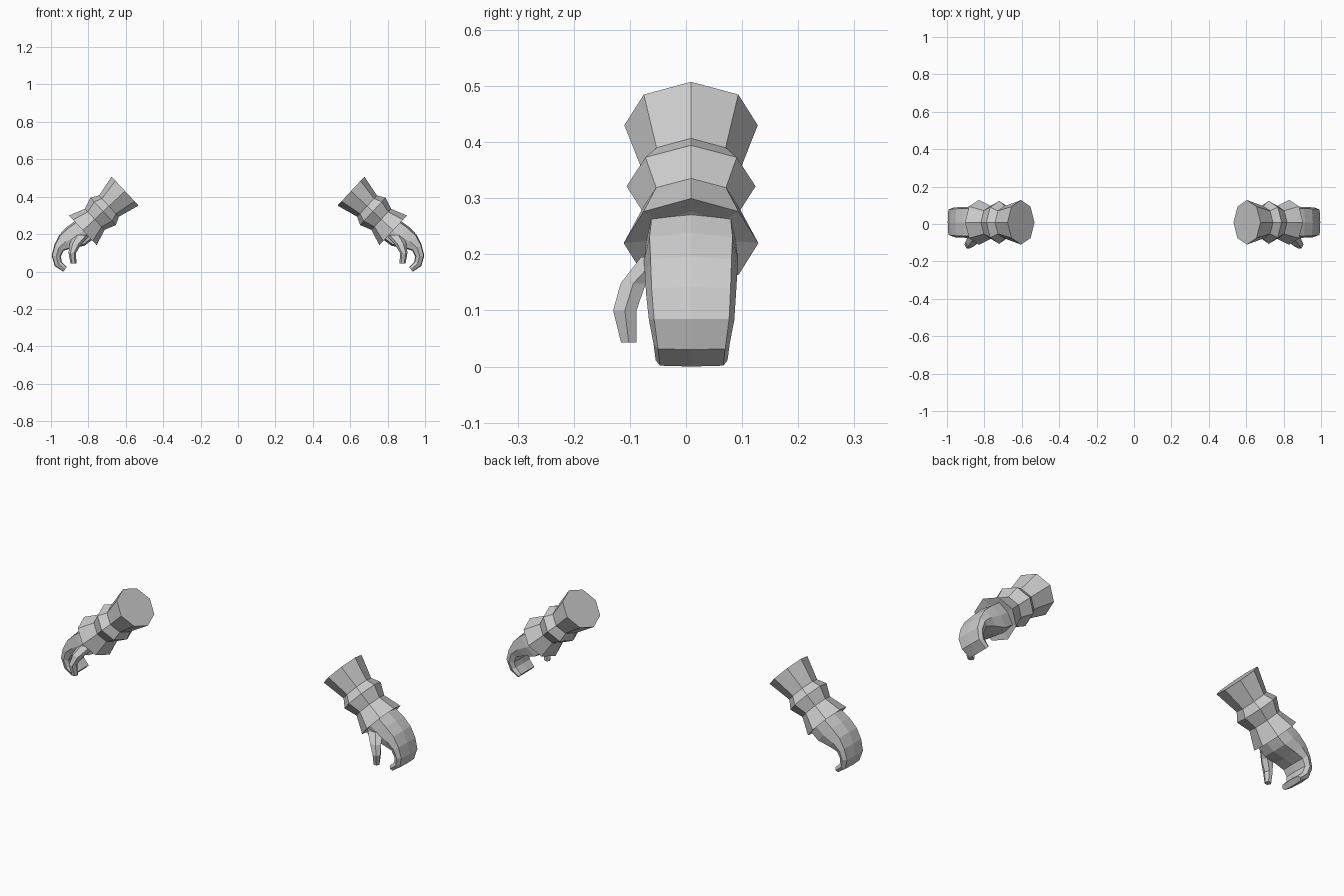
import bpy, bmesh, math
from mathutils import Vector

if "Cube" in bpy.data.objects:
    bpy.data.objects.remove(bpy.data.objects["Cube"])

grey = bpy.data.materials.new("plain grey")
grey.diffuse_color = (0.6, 0.6, 0.6, 1)
grey.use_nodes = True
grey.node_tree.nodes["Principled BSDF"].inputs["Base Color"].default_value = grey.diffuse_color

ROUND = [(math.cos(k * math.pi / 4), math.sin(k * math.pi / 4)) for k in range(8)]
MITT = [(1, 0), (0.86, 0.88), (0, 1), (-0.86, 0.85), (-1, 0), (-0.86, -0.85), (0, -1), (0.86, -0.88)]


def loft(name, rings):
    """Join rings of points into a closed flat-faced tube, mirrored across x."""
    bm = bmesh.new()
    loops = [[bm.verts.new(p) for p in ring] for ring in rings]
    n = len(loops[0])
    for a, b in zip(loops, loops[1:]):
        for i in range(n):
            j = (i + 1) % n
            bm.faces.new((a[i], a[j], b[j], b[i]))
    bm.faces.new(loops[0])
    bm.faces.new(loops[-1])
    bmesh.ops.recalc_face_normals(bm, faces=bm.faces)
    me = bpy.data.meshes.new(name)
    bm.to_mesh(me)
    bm.free()
    me.materials.append(grey)
    ob = bpy.data.objects.new(name, me)
    bpy.context.collection.objects.link(ob)
    ob.modifiers.new("Mirror", 'MIRROR').use_mirror_merge = False


def section(outer, inner, y0, half_y, shape):
    """Ring spanning two xz points, with a given width along y."""
    o, i = Vector(outer), Vector(inner)
    c, h = (o + i) / 2, (o - i) / 2
    return [(c.x + h.x * u, y0 + half_y * v, c.y + h.y * u) for u, v in shape]


# Forearm: flared sleeve, wrist bulge and cuff along a slanted axis
start, axis, side = Vector((0.604, 0.43)), Vector((0.73, -0.68)), Vector((0.68, 0.73))
rings = []
for t, r, w in [(0, 0.106, 0.119), (0.118, 0.078, 0.087), (0.16, 0.1, 0.115),
                (0.222, 0.077, 0.088), (0.309, 0.109, 0.12), (0.304, 0.072, 0.082)]:
    c = start + axis * t
    rings.append(section(c + side * r, c - side * r, 0.009, w, ROUND))
loft("forearm", rings)

# Hand: curled mitten of fused fingers
hand = [((0.868, 0.272), (0.775, 0.172), 0.009, 0.08),
        ((0.915, 0.238), (0.82, 0.138), 0.009, 0.084),
        ((0.956, 0.196), (0.885, 0.125), 0.009, 0.082),
        ((0.982, 0.142), (0.932, 0.112), 0.009, 0.08),
        ((0.996, 0.085), (0.948, 0.08), 0.01, 0.076),
        ((0.98, 0.03), (0.942, 0.052), 0.01, 0.068),
        ((0.935, 0.0), (0.915, 0.022), 0.01, 0.064)]
loft("hand", [section(*s, MITT) for s in hand])

# Thumb: six-sided, hanging from the front of the palm
HEX = [(math.cos(k * math.pi / 3), math.sin(k * math.pi / 3)) for k in range(6)]
thumb = [(0.835, -0.05, 0.195, 0.045, 0.035), (0.868, -0.094, 0.148, 0.032, 0.026),
         (0.886, -0.109, 0.1, 0.02, 0.024), (0.88, -0.102, 0.043, 0.016, 0.016)]
loft("thumb", [[(x + a * u, y + b * v, z) for u, v in HEX] for x, y, z, a, b in thumb])
